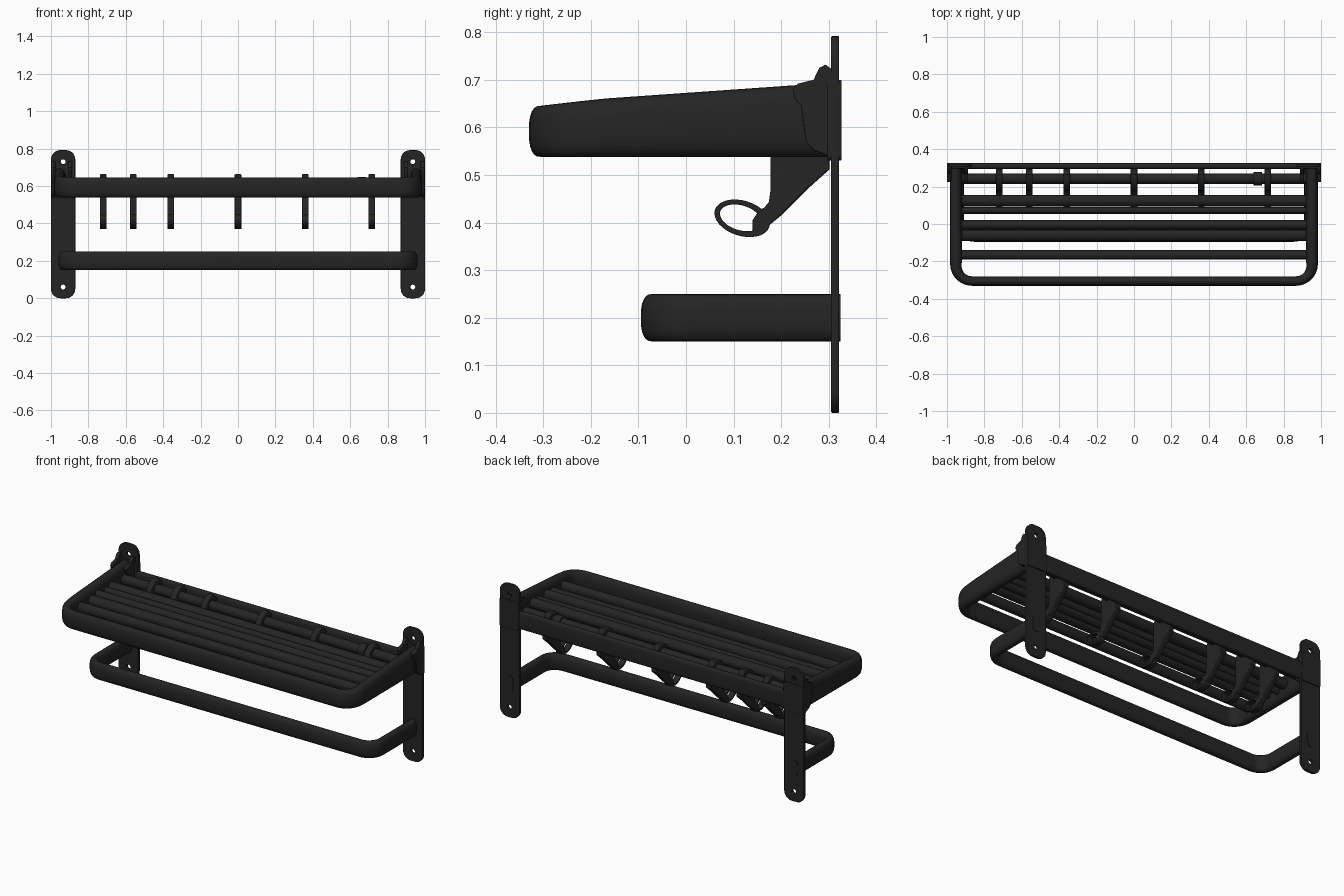
import bpy, bmesh, math
from mathutils import Vector

old = bpy.data.objects.get("Cube")
if old:
    bpy.data.objects.remove(old, do_unlink=True)

black = bpy.data.materials.new("matte_black")
black.use_nodes = True
colour = (0.018, 0.018, 0.018, 1)
black.diffuse_color = colour
bsdf = black.node_tree.nodes["Principled BSDF"]
bsdf.inputs["Base Color"].default_value = colour
bsdf.inputs["Roughness"].default_value = 0.6


def finish(name, mesh, angle=40):
    mesh.materials.clear()
    mesh.materials.append(black)
    for p in mesh.polygons:
        p.use_smooth = True
        p.material_index = 0
    mesh.set_sharp_from_angle(angle=math.radians(angle))
    obj = bpy.data.objects.new(name, mesh)
    bpy.context.collection.objects.link(obj)
    return obj


def oval(cx, cy, rx, ry, n=24, tilt=0, power=2):
    pts = []
    for i in range(n):
        a = 2 * math.pi * i / n
        c, s = math.cos(a), math.sin(a)
        u = rx * math.copysign(abs(c) ** (2 / power), c)
        v = ry * math.copysign(abs(s) ** (2 / power), s)
        pts.append((cx + u * math.cos(tilt) - v * math.sin(tilt),
                    cy + u * math.sin(tilt) + v * math.cos(tilt)))
    return pts


def cutout(name, loops, thick, location, rotation, bevel=0.003):
    """Flat part with outlines and holes, extruded and softened."""
    cu = bpy.data.curves.new(name, "CURVE")
    cu.dimensions = "2D"
    cu.fill_mode = "BOTH"
    cu.extrude = thick / 2 - bevel
    cu.bevel_depth = bevel
    cu.offset = -bevel
    cu.bevel_resolution = 2
    for loop in loops:
        sp = cu.splines.new("POLY")
        sp.points.add(len(loop) - 1)
        for p, (u, v) in zip(sp.points, loop):
            p.co = (u, v, 0, 1)
        sp.use_cyclic_u = True
    tmp = bpy.data.objects.new(name + "_curve", cu)
    bpy.context.collection.objects.link(tmp)
    graph = bpy.context.evaluated_depsgraph_get()
    mesh = bpy.data.meshes.new_from_object(tmp.evaluated_get(graph))
    bpy.data.objects.remove(tmp, do_unlink=True)
    obj = finish(name, mesh)
    obj.location = location
    obj.rotation_euler = rotation
    return obj


def u_path(hx, front, back, r, steps=8):
    """U-shaped centre line, open at the back, with rounded front corners."""
    half = [(hx, back + (front + r - back) * i / 10) for i in range(10)]
    for i in range(steps + 1):
        a = math.pi / 2 * i / steps
        half.append((hx - r + r * math.cos(a), front + r - r * math.sin(a)))
    return half + [(-x, y) for x, y in reversed(half)]


def sweep(name, path, section):
    """Skin a section (offset, height) along a flat path; section depends on y."""
    bm = bmesh.new()
    rings = []
    for i, p in enumerate(path):
        a, b = path[max(i - 1, 0)], path[min(i + 1, len(path) - 1)]
        t = Vector((b[0] - a[0], b[1] - a[1])).normalized()
        rings.append([bm.verts.new((p[0] + t.y * o, p[1] - t.x * o, z))
                      for o, z in section(p[1])])
    n = len(rings[0])
    for r, s in zip(rings, rings[1:]):
        for j in range(n):
            bm.faces.new((r[j], r[(j + 1) % n], s[(j + 1) % n], s[j]))
    bm.faces.new(rings[0])
    bm.faces.new(rings[-1])
    bmesh.ops.recalc_face_normals(bm, faces=bm.faces)
    mesh = bpy.data.meshes.new(name)
    bm.to_mesh(mesh)
    bm.free()
    return finish(name, mesh)


# Shelf frame: taller and wider towards the wall
def frame_section(y):
    k = min(max((y + 0.31) / 0.13, 0), 1)
    top = 0.645 + 0.015 * k + 0.028 * max(0, (y + 0.18) / 0.4)
    return oval(0, (0.538 + top) / 2, 0.025 + 0.008 * k,
                (top - 0.538) / 2, 24, 0, 2.6)


sweep("shelf_frame", u_path(0.952, -0.305, 0.30, 0.085), frame_section)

# Lower towel rail
sweep("towel_rail", u_path(0.935, -0.07, 0.325, 0.08),
      lambda y: oval(0, 0.2, 0.025, 0.05, 24, 0, 2.6))

# Shelf slats, hook rod and back band: (name, y, z, half depth, half height)
bars = [("slat_1", -0.165, 0.60, 0.026, 0.03), ("slat_2", -0.06, 0.60, 0.032, 0.03),
        ("slat_3", -0.005, 0.61, 0.026, 0.03), ("slat_4", 0.072, 0.60, 0.018, 0.03),
        ("slat_5", 0.125, 0.61, 0.031, 0.03), ("hook_rod", 0.242, 0.61, 0.028, 0.028),
        ("back_band", 0.31, 0.593, 0.016, 0.052)]
for name, y, z, ry, rz in bars:
    sweep(name, [(-0.93, y), (0.93, y)],
          lambda _, z=z, ry=ry, rz=rz, p=4 if name == "back_band" else 2:
          oval(0, z, ry, rz, 24, 0, p))

SIDEWAYS = (math.pi / 2, 0, math.pi / 2)
UPRIGHT = (math.pi / 2, 0, 0)

# Hooks with an open ring at the tip
arm = [(0.178, 0.60), (0.178, 0.47), (0.174, 0.443), (0.165, 0.432), (0.153, 0.425),
       (0.14, 0.405), (0.14, 0.374), (0.165, 0.386), (0.2, 0.415), (0.255, 0.47),
       (0.302, 0.512), (0.302, 0.56), (0.29, 0.64), (0.265, 0.663), (0.235, 0.663),
       (0.20, 0.64)]
for i, x in enumerate((-0.72, -0.56, -0.36, 0, 0.36, 0.715)):
    cutout(f"hook_arm_{i + 1}", [arm], 0.036, (x, 0, 0), SIDEWAYS, 0.004)
    cutout(f"hook_ring_{i + 1}",
           [oval(0.118, 0.409, 0.06, 0.037, 32, -0.3),
            oval(0.115, 0.410, 0.045, 0.026, 32, -0.3)],
           0.036, (x, 0, 0), SIDEWAYS, 0.002)

# Small stop collar on the hook rod
sweep("rod_collar", [(0.64, 0.242), (0.685, 0.242)],
      lambda y: oval(0, 0.612, 0.036, 0.036))


def rounded_box(hw, z0, z1, r):
    pts = []
    for sx, cz, a0 in ((1, z1 - r, 0), (-1, z1 - r, 90), (-1, z0 + r, 180), (1, z0 + r, 270)):
        for i in range(9):
            a = math.radians(a0 + i * 90 / 8)
            pts.append((sx * (hw - r) + r * math.cos(a), cz + r * math.sin(a)))
    return pts


# Wall plates, sleeves and hinge ears on both sides
ear = [(0.322, 0.535), (0.322, 0.70), (0.303, 0.725), (0.293, 0.732), (0.28, 0.725),
       (0.268, 0.70), (0.235, 0.692), (0.224, 0.68), (0.228, 0.66), (0.242, 0.645),
       (0.252, 0.57), (0.268, 0.552), (0.30, 0.54)]
for side, s in (("left", 1), ("right", -1)):
    cutout(f"wall_plate_{side}",
           [rounded_box(0.065, 0, 0.792, 0.05), oval(0, 0.06, 0.013, 0.013),
            oval(0, 0.73, 0.013, 0.013)],
           0.017, (s * 0.935, 0.3135, 0), UPRIGHT)
    cutout(f"plate_sleeve_{side}", [rounded_box(0.065, 0.53, 0.70, 0.012)],
           0.03, (s * 0.935, 0.312, 0), UPRIGHT)
    for where, x in (("outer", 0.988), ("inner", 0.898)):
        cutout(f"hinge_ear_{where}_{side}", [ear], 0.022, (s * x, 0, 0), SIDEWAYS)
